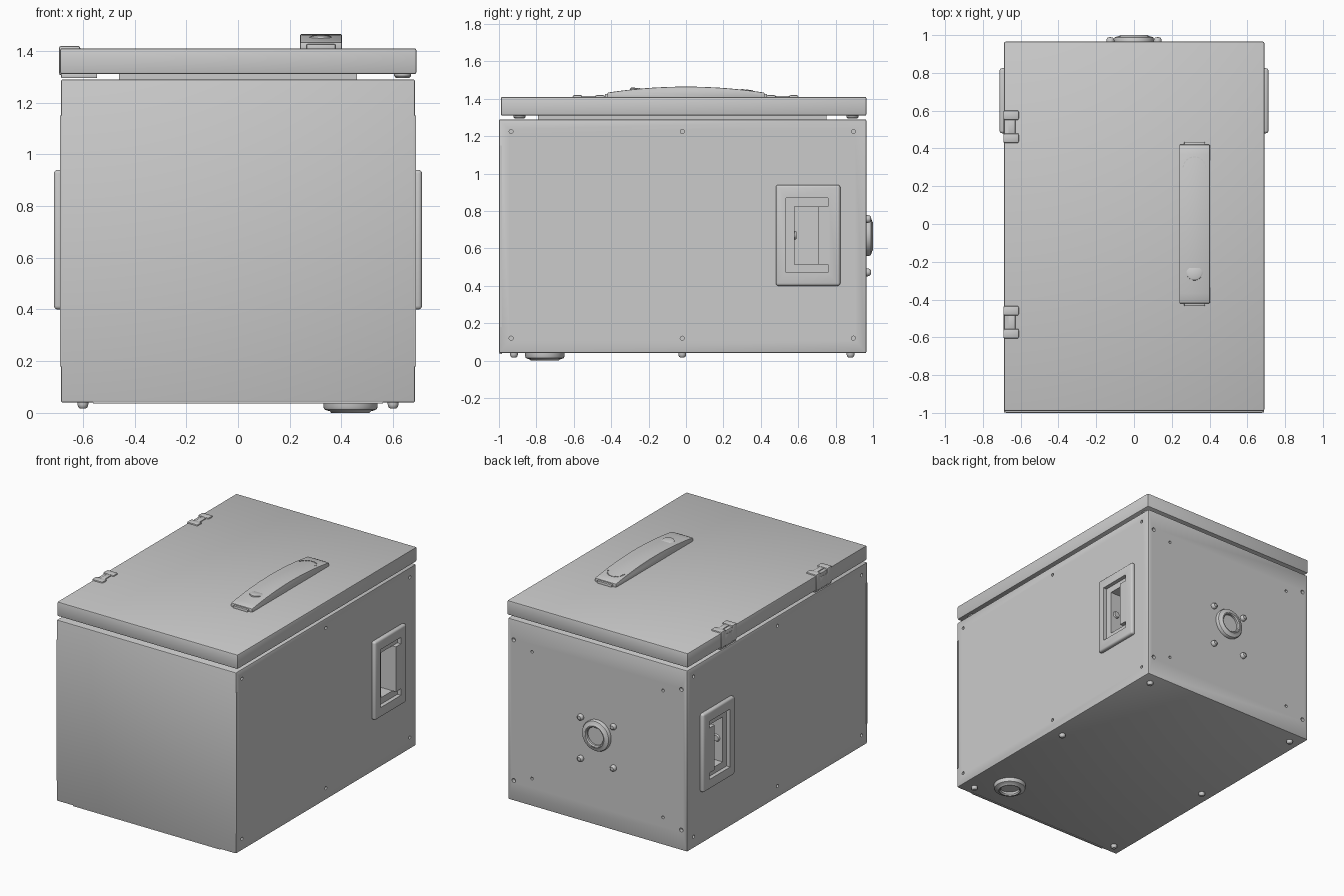
import bpy, bmesh, math
from mathutils import Vector, Matrix

if "Cube" in bpy.data.objects:
    bpy.data.objects.remove(bpy.data.objects["Cube"])


def finish(name, bm, bevel=0.0, segs=2):
    bmesh.ops.recalc_face_normals(bm, faces=bm.faces)
    me = bpy.data.meshes.new(name)
    bm.to_mesh(me)
    bm.free()
    ob = bpy.data.objects.new(name, me)
    bpy.context.collection.objects.link(ob)
    if bevel:
        m = ob.modifiers.new("bevel", "BEVEL")
        m.width, m.segments = bevel, segs
        m.limit_method, m.angle_limit = "ANGLE", math.radians(40)
        apply(ob, m)
    return ob


def activate(ob):
    bpy.ops.object.select_all(action="DESELECT")
    ob.select_set(True)
    bpy.context.view_layer.objects.active = ob


def apply(ob, mod):
    activate(ob)
    bpy.ops.object.modifier_apply(modifier=mod.name)


def add_box(bm, a, b):
    size = [abs(q - p) for p, q in zip(a, b)]
    mid = [(p + q) / 2 for p, q in zip(a, b)]
    bmesh.ops.create_cube(bm, size=1, matrix=Matrix.Translation(mid) @ Matrix.Diagonal((*size, 1)))


def box(name, a, b, bevel=0.0, segs=2):
    bm = bmesh.new()
    add_box(bm, a, b)
    return finish(name, bm, bevel, segs)


def prism(name, pts, x0, x1, bevel=0.0):
    """Extrude a (y, z) outline along x."""
    bm = bmesh.new()
    f = bm.faces.new([bm.verts.new((x0, y, z)) for y, z in pts])
    ext = bmesh.ops.extrude_face_region(bm, geom=[f])["geom"]
    bmesh.ops.translate(bm, vec=(x1 - x0, 0, 0), verts=[v for v in ext if isinstance(v, bmesh.types.BMVert)])
    return finish(name, bm, bevel)


def lathe(name, profile, loc, axis, steps=32):
    """Spin a (radius, height) profile round an axis."""
    bm = bmesh.new()
    vs = [bm.verts.new((r, 0, h)) for r, h in profile]
    es = [bm.edges.new(p) for p in zip(vs, vs[1:])]
    bmesh.ops.spin(bm, geom=vs + es, axis=(0, 0, 1), cent=(0, 0, 0), angle=math.tau, steps=steps)
    bmesh.ops.remove_doubles(bm, verts=bm.verts, dist=1e-5)
    rot = Vector(axis).to_track_quat("Z", "Y").to_matrix().to_4x4()
    bm.transform(Matrix.Translation(loc) @ rot)
    return finish(name, bm)


def cut(ob, bm):
    cutter = finish("cutter", bm) if isinstance(bm, bmesh.types.BMesh) else bm
    cutter.hide_render = True
    m = ob.modifiers.new("cut", "BOOLEAN")
    m.operation, m.object, m.solver = "DIFFERENCE", cutter, "EXACT"
    apply(ob, m)
    bpy.data.objects.remove(cutter)


def add_hole(bm, loc, axis, r, depth=0.05):
    rot = Vector(axis).to_track_quat("Z", "Y").to_matrix().to_4x4()
    bmesh.ops.create_cone(bm, cap_ends=True, segments=12, radius1=r, radius2=r, depth=depth,
                          matrix=Matrix.Translation(loc) @ rot)


# Cabinet body with screw holes and handle pockets
body = box("cabinet_body", (-0.685, -1.0, 0.04), (0.685, 0.965, 1.29), 0.008)
bm = bmesh.new()
for s in (-1, 1):
    add_box(bm, (s * 0.585, 0.58, 0.515), (s * 0.75, 0.705, 0.825))
    for y in (-0.935, -0.02, 0.895):
        for z in (0.12, 1.225):
            add_hole(bm, (s * 0.685, y, z), (1, 0, 0), 0.011)
    for z in (0.18, 1.15):
        add_hole(bm, (s * 0.64, 0.965, z), (0, 1, 0), 0.014)
    for z in (0.23, 1.105):
        add_hole(bm, (s * 0.5, 0.965, z), (0, 1, 0), 0.01)
cut(body, bm)

# Thin folded edges of the front panel
for s, side in ((-1, "left"), (1, "right")):
    box("front_flange_" + side, (s * 0.68, -0.997, 0.18), (s * 0.688, -0.985, 1.15))
box("front_flange_bottom", (-0.56, -0.997, 0.036), (0.56, -0.985, 0.045))

# Side handles: raised plate with a C-shaped opening round the finger pocket
for s, side in ((-1, "left"), (1, "right")):
    plate = box("side_handle_plate_" + side, (s * 0.675, 0.48, 0.40), (s * 0.712, 0.825, 0.94), 0.014, 3)
    outline = [(0.535, 0.47), (0.76, 0.47), (0.76, 0.515), (0.705, 0.515),
               (0.705, 0.825), (0.76, 0.825), (0.76, 0.87), (0.535, 0.87)]
    cut(plate, prism("cutter", outline, s * 0.66, s * 0.75))
    lathe("side_handle_button_" + side, [(0, 0.01), (0.02, 0.01), (0.025, 0.0), (0, 0)],
          (s * 0.64, 0.58, 0.67), (0, 1, 0), 20)

# Lid on its gasket, with bumpers
box("lid", (-0.688, -0.99, 1.31), (0.69, 0.965, 1.41), 0.008)
box("lid_gasket", (-0.46, -0.79, 1.285), (0.46, 0.75, 1.315))
for y in (-0.89, 0.89):
    lathe("lid_bumper", [(0, 0), (0.033, 0), (0.033, 0.009), (0.026, 0.017), (0, 0.017)],
          (0.637, y, 1.312), (0, 0, -1), 24)

# Hinges wrapping the left edge of the lid
for y in (-0.52, 0.515):
    for s in (-1, 1):
        box("hinge_arm", (-0.692, y + s * 0.035, 1.306), (-0.61, y + s * 0.086, 1.419), 0.008)
    box("hinge_knuckle", (-0.665, y - 0.04, 1.40), (-0.628, y + 0.04, 1.416), 0.005)
    box("hinge_side_plate", (-0.69, y - 0.04, 1.306), (-0.67, y + 0.04, 1.385), 0.003)
    box("hinge_leaf", (-0.684, y - 0.086, 1.295), (-0.545, y + 0.086, 1.312), 0.003)

# Arched carrying handle on the lid
N = 16
top = [(-0.42 + 0.84 * i / N, 1.433 + 0.032 * (1 - (2 * i / N - 1) ** 2)) for i in range(N + 1)]
prism("lid_handle", [(-0.42, 1.40)] + top + [(0.42, 1.40)], 0.24, 0.402, 0.005)
for s in (-1, 1):
    box("lid_handle_end", (0.265, s * 0.40, 1.40), (0.377, s * 0.434, 1.426), 0.004)


def arch(y):
    return 1.433 + 0.032 * (1 - (y / 0.42) ** 2)


lathe("lid_handle_button", [(0, 0.004), (0.036, 0.004), (0.043, 0), (0.043, -0.01), (0, -0.01)],
      (0.32, -0.255, arch(-0.255)), (0, 0.1, 1))
bm = bmesh.new()
for i in range(9):
    a = math.pi * (i + 0.5) / 9
    y = 0.295 + 0.06 * math.sin(a)
    m = Matrix.Translation((0.32 + 0.06 * math.cos(a), y, arch(y))) @ Matrix.Rotation(a, 4, "Z")
    bmesh.ops.create_cube(bm, size=1, matrix=m @ Matrix.Diagonal((0.006, 0.015, 0.006, 1)))
finish("lid_handle_arc_mark", bm)

# Round grommets on the back and underneath
ring = [(0.105, -0.005), (0.105, 0.017), (0.101, 0.025), (0.092, 0.029), (0.08, 0.032), (0.074, 0.038),
        (0.068, 0.038), (0.062, 0.03), (0.062, 0.015), (0, 0.015)]
lathe("back_grommet", [(r, h * 0.035 / 0.038) for r, h in ring], (0, 0.965, 0.665), (0, 1, 0), 40)
lathe("bottom_grommet", [(r, h * 0.04 / 0.038) for r, h in ring], (0.435, -0.755, 0.04), (0, 0, -1), 40)

# Round-headed screws round the back grommet, and the small feet
head = [(0.021, -0.005), (0.021, 0.008), (0.018, 0.018), (0.012, 0.023), (0, 0.024)]
for x in (-0.125, 0.125):
    for z in (0.472, 0.757):
        lathe("back_screw", head, (x, 0.965, z), (0, 1, 0), 20)
for x in (-0.6, 0.6):
    for y in (-0.92, -0.02, 0.88):
        lathe("foot", head, (x, y, 0.04), (0, 0, -1), 20)

# Smooth rounded parts, keep edges sharp
for ob in bpy.context.scene.objects:
    activate(ob)
    bpy.ops.object.shade_smooth_by_angle(angle=math.radians(35))
